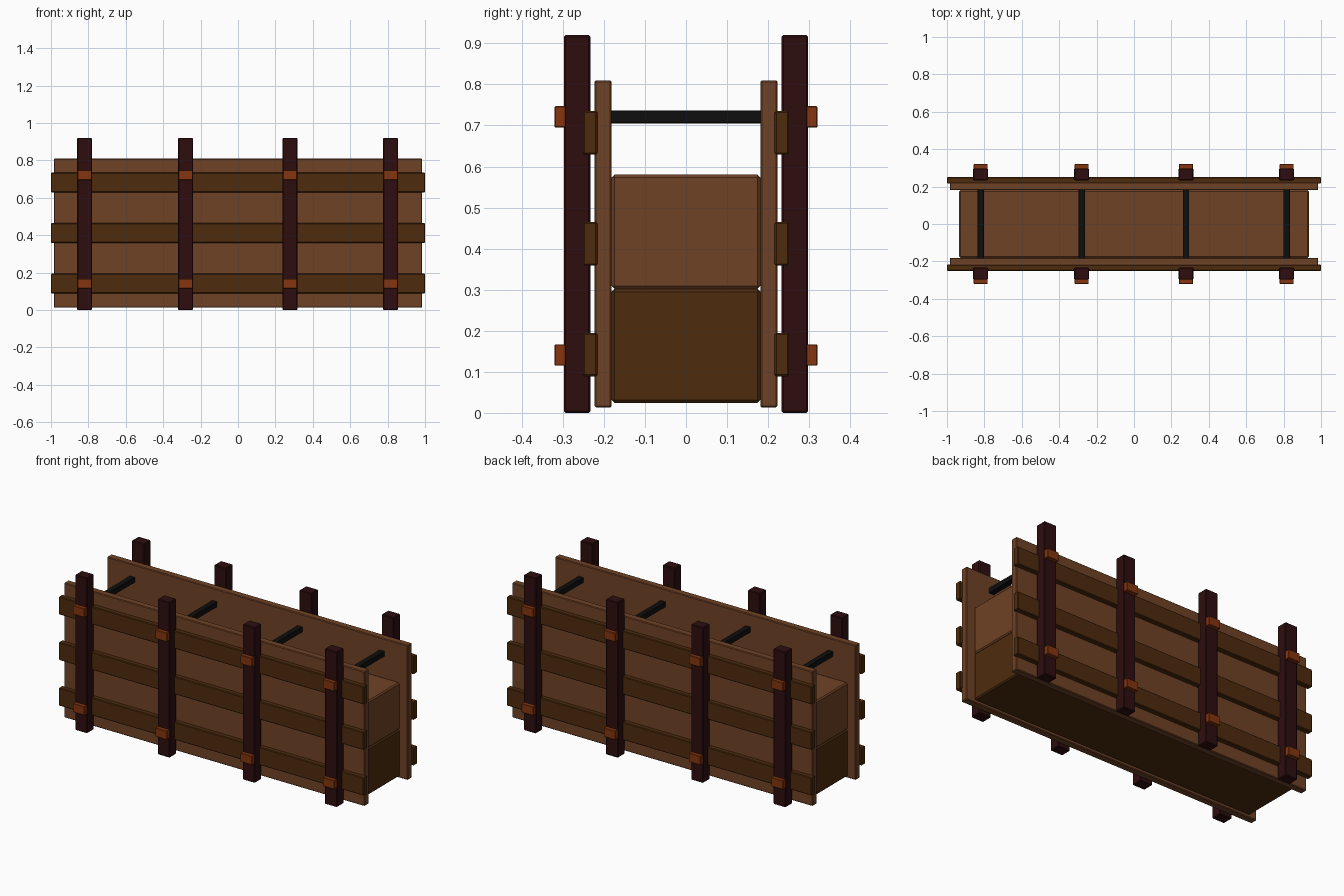
import bpy
import bmesh
from mathutils import Vector

default = bpy.data.objects.get("Cube")
if default:
    bpy.data.objects.remove(default, do_unlink=True)


def make_material(name, rgb):
    """Flat material from display colour values in the range 0-255."""
    linear = [((c / 255 + 0.055) / 1.055) ** 2.4 for c in rgb]
    mat = bpy.data.materials.new(name)
    mat.use_nodes = True
    mat.diffuse_color = (*linear, 1)
    bsdf = mat.node_tree.nodes["Principled BSDF"]
    bsdf.inputs["Base Color"].default_value = (*linear, 1)
    bsdf.inputs["Roughness"].default_value = 0.9
    return mat


plank_brown = make_material("plank brown", (112, 66, 37))
dark_brown = make_material("dark brown", (78, 43, 13))
post_maroon = make_material("post maroon", (46, 13, 15))
wedge_orange = make_material("wedge orange", (132, 53, 14))
rod_black = make_material("rod black", (15, 15, 15))


def box(name, x, y, z, mat, bevel=0.004):
    """Box with chamfered edges, spanning the (low, high) pairs x, y and z."""
    low, high = (Vector(corner) for corner in zip(x, y, z))
    size, centre = high - low, (low + high) / 2
    bm = bmesh.new()
    bmesh.ops.create_cube(bm, size=1)
    bmesh.ops.scale(bm, vec=size, verts=bm.verts)
    bmesh.ops.bevel(bm, geom=bm.edges[:], offset=bevel, segments=1,
                    affect='EDGES')
    mesh = bpy.data.meshes.new(name)
    bm.to_mesh(mesh)
    bm.free()
    mesh.materials.append(mat)
    obj = bpy.data.objects.new(name, mesh)
    obj.location = centre
    bpy.context.collection.objects.link(obj)
    return obj


def mid(centre, width):
    return centre - width / 2, centre + width / 2


# Two stacked wall courses between the panels
box("lower_wall_block", mid(0, 1.87), mid(0, 0.362), (0.024, 0.302),
    dark_brown, 0.007)
box("upper_wall_block", mid(0, 1.87), mid(0, 0.362), (0.302, 0.58),
    plank_brown, 0.007)

post_positions = (-0.82, -0.28, 0.278, 0.816)

# Tie rods across the open top
for x in post_positions:
    box("tie_rod", mid(x, 0.034), mid(0, 0.38), (0.705, 0.737), rod_black, 0.002)

# Formwork on the front and the back
for side, sign in (("front", -1), ("back", 1)):
    def depth(inner, outer):
        return sorted((sign * inner, sign * outer))

    box(side + "_panel", mid(0, 1.97), depth(0.181, 0.223), (0.013, 0.81),
        plank_brown)
    for z in (0.142, 0.412, 0.682):
        box(side + "_batten", mid(0, 2.0), depth(0.216, 0.251), mid(z, 0.106),
            dark_brown)
    for x in post_positions:
        box(side + "_post", mid(x, 0.08), depth(0.233, 0.297), (0, 0.92),
            post_maroon)
        for z in (0.141, 0.721):
            box(side + "_wedge", mid(x, 0.076), depth(0.285, 0.32),
                mid(z, 0.052), wedge_orange, 0.002)
